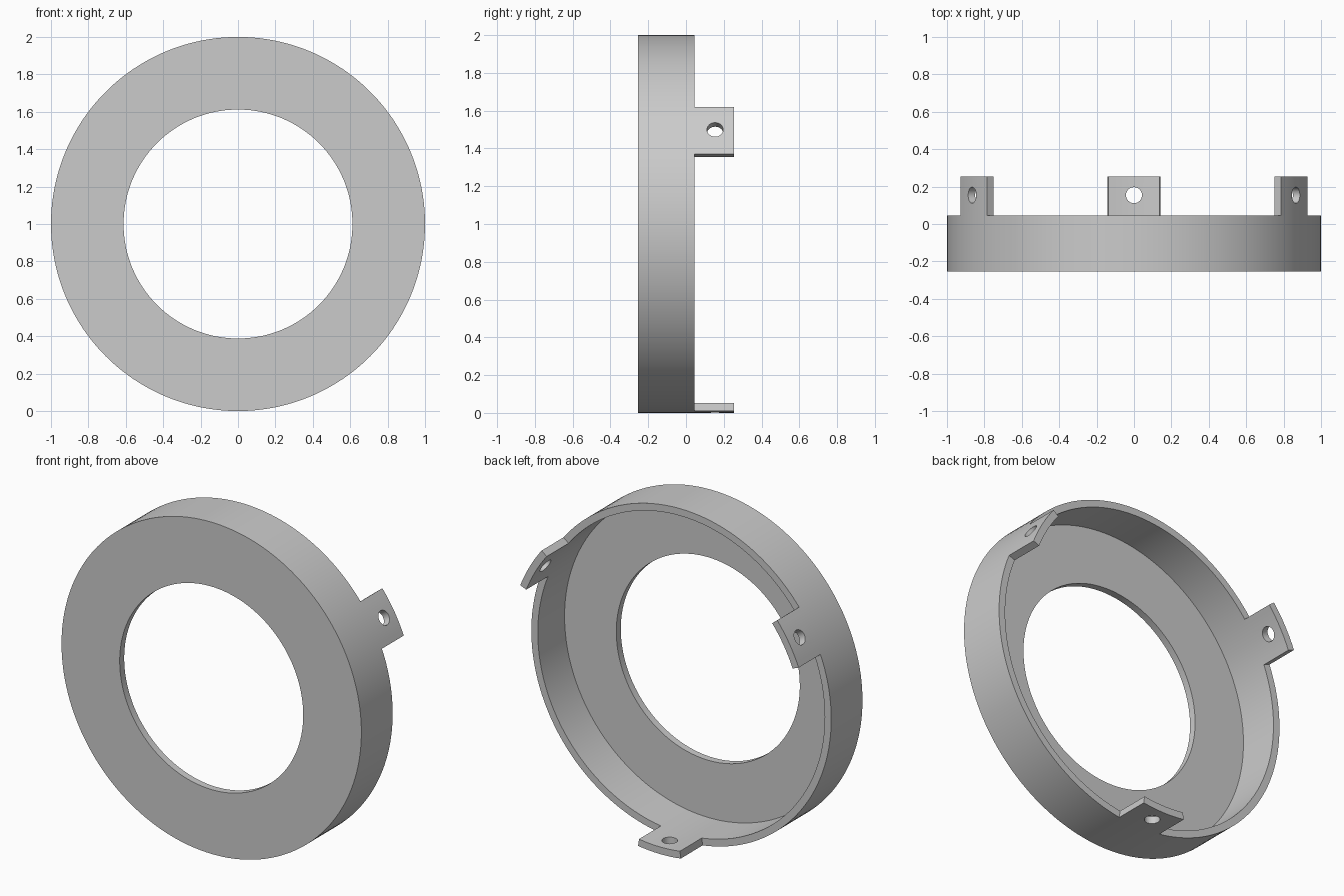
import bpy, bmesh
from math import cos, sin, radians
from mathutils import Vector

cube = bpy.data.objects.get("Cube")
if cube:
    bpy.data.objects.remove(cube, do_unlink=True)

OUTER, INNER, BORE = 1.0, 0.957, 0.612
FRONT, FLOOR, RIM, TAB_END = -0.253, -0.21, 0.045, 0.253
TAB_HALF = 8.2                      # half the angle each tab spans
TABS = (30, 150, 270)
TAB_STEPS, GAP_STEPS = 8, 48
HOLE_RADIUS, HOLE_Y = 0.043, 0.154

grey = bpy.data.materials.new("plain grey")
grey.use_nodes = True
grey.diffuse_color = (0.6, 0.6, 0.6, 1)
grey.node_tree.nodes["Principled BSDF"].inputs["Base Color"].default_value = (0.6, 0.6, 0.6, 1)


def polar(r, y, angle):
    a = radians(angle)
    return Vector((r * cos(a), y, OUTER + r * sin(a)))


# Angles round the ring, with divisions landing on the tab sides
angles, is_tab = [], []
for centre in TABS:
    start, gap = centre - TAB_HALF, 120 - 2 * TAB_HALF
    for i in range(TAB_STEPS):
        angles.append(start + 2 * TAB_HALF * i / TAB_STEPS)
        is_tab.append(True)
    for i in range(GAP_STEPS):
        angles.append(centre + TAB_HALF + gap * i / GAP_STEPS)
        is_tab.append(False)

# Dished ring: an L-shaped section turned about the y axis
profile = [(OUTER, FRONT), (OUTER, RIM), (INNER, RIM),
           (INNER, FLOOR), (BORE, FLOOR), (BORE, FRONT)]
bm = bmesh.new()
loops = [[bm.verts.new(polar(r, y, a)) for r, y in profile] for a in angles]
tab_faces = []
for i, loop in enumerate(loops):
    following = loops[(i + 1) % len(loops)]
    for j in range(len(profile)):
        k = (j + 1) % len(profile)
        face = bm.faces.new((loop[j], loop[k], following[k], following[j]))
        if j == 1 and is_tab[i]:
            tab_faces.append(face)
bmesh.ops.recalc_face_normals(bm, faces=bm.faces)

# Tabs rise from the back rim
raised = bmesh.ops.extrude_face_region(bm, geom=tab_faces)["geom"]
bmesh.ops.translate(bm, vec=(0, TAB_END - RIM, 0),
                    verts=[g for g in raised if isinstance(g, bmesh.types.BMVert)])
bmesh.ops.recalc_face_normals(bm, faces=bm.faces)
mesh = bpy.data.meshes.new("mounting_ring")
bm.to_mesh(mesh)
bm.free()
mesh.materials.append(grey)
ring = bpy.data.objects.new("mounting_ring", mesh)
bpy.context.collection.objects.link(ring)

# Round screw hole through each tab
for centre in TABS:
    middle = polar(INNER, HOLE_Y, centre)
    direction = middle - Vector((0, HOLE_Y, OUTER))
    bpy.ops.mesh.primitive_cylinder_add(
        vertices=32, radius=HOLE_RADIUS, depth=0.3, location=middle,
        rotation=direction.to_track_quat('Z', 'Y').to_euler())
    cutter = bpy.context.object
    cutter.name = "hole_cutter"
    cutter.hide_render = True
    cutter.data.materials.append(grey)
    cut = ring.modifiers.new("screw_hole", 'BOOLEAN')
    cut.operation, cut.solver, cut.object = 'DIFFERENCE', 'EXACT', cutter
    bpy.context.view_layer.objects.active = ring
    bpy.ops.object.modifier_apply(modifier=cut.name)
    bpy.data.objects.remove(cutter, do_unlink=True)

# Smooth curved walls, crisp edges
bpy.ops.object.select_all(action='DESELECT')
ring.select_set(True)
bpy.context.view_layer.objects.active = ring
bpy.ops.object.shade_smooth_by_angle(angle=radians(30))
